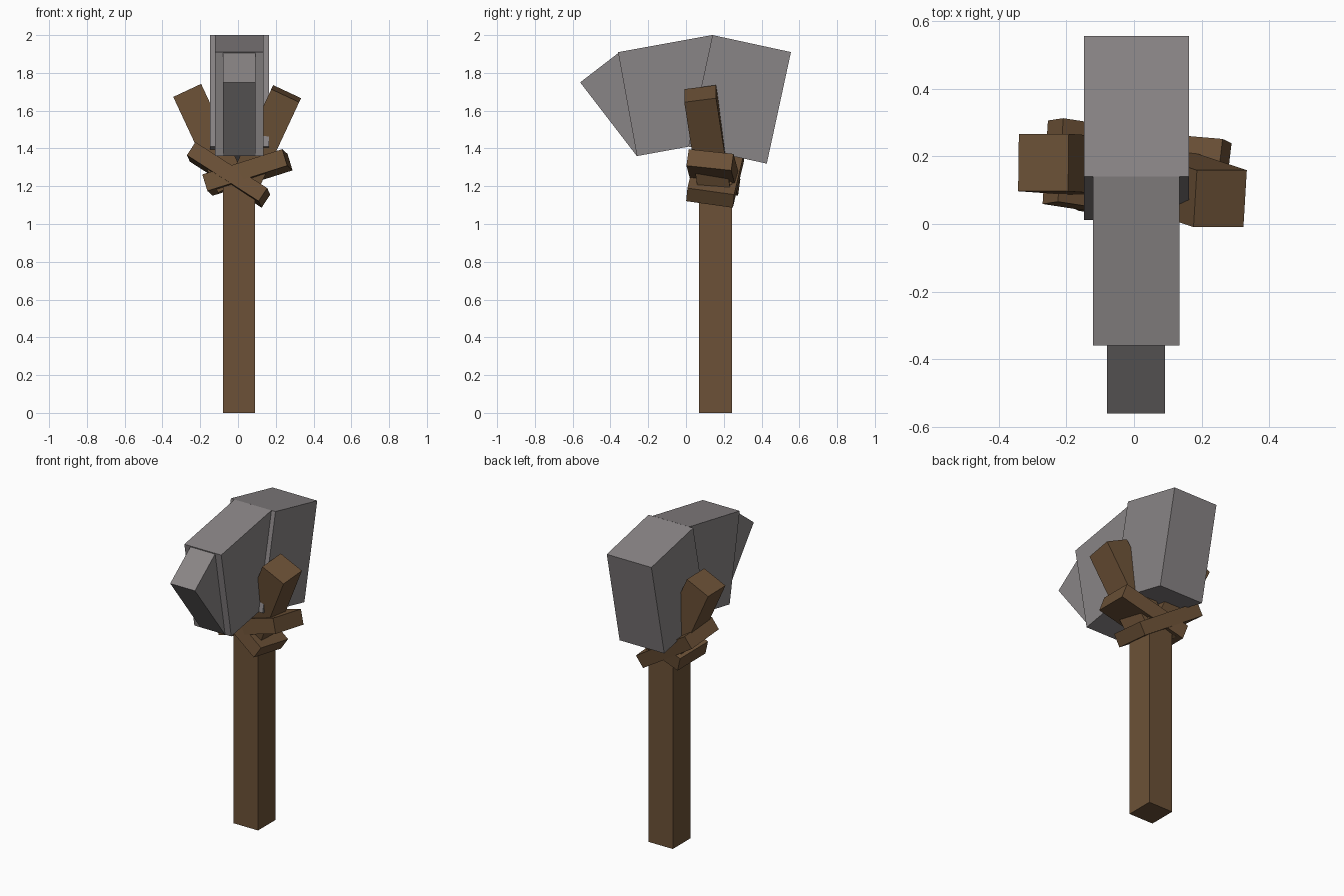
import bpy
import bmesh
from mathutils import Matrix, Vector

cube = bpy.data.objects.get("Cube")
if cube:
    bpy.data.objects.remove(cube, do_unlink=True)


def make_material(name, rgb):
    mat = bpy.data.materials.new(name)
    mat.use_nodes = True
    color = (*rgb, 1.0)
    mat.diffuse_color = color
    shader = next(n for n in mat.node_tree.nodes if n.type == "BSDF_PRINCIPLED")
    shader.inputs["Base Color"].default_value = color
    shader.inputs["Roughness"].default_value = 0.9
    return mat


wood = make_material("brown wood", (0.15, 0.083, 0.038))
stone = make_material("grey stone", (0.25, 0.232, 0.236))


def block(name, mat, center, axis, side, size):
    """Box whose length follows axis, width follows side; size = (length, width, thickness)."""
    long_dir = Vector(axis).normalized()
    thick_dir = long_dir.cross(Vector(side)).normalized()
    wide_dir = thick_dir.cross(long_dir)
    frame = Matrix((wide_dir, thick_dir, long_dir)).transposed().to_4x4()
    length, width, thickness = size

    bm = bmesh.new()
    bmesh.ops.create_cube(bm, size=1.0)
    bmesh.ops.scale(bm, vec=(width, thickness, length), verts=bm.verts)
    bmesh.ops.recalc_face_normals(bm, faces=bm.faces)
    mesh = bpy.data.meshes.new(name)
    bm.to_mesh(mesh)
    bm.free()
    mesh.materials.append(mat)

    obj = bpy.data.objects.new(name, mesh)
    obj.matrix_world = Matrix.Translation(center) @ frame
    bpy.context.collection.objects.link(obj)
    return obj


X, Y, Z = (1, 0, 0), (0, 1, 0), (0, 0, 1)

# Shaft
block("handle", wood, (0.006, 0.157, 0.625), Z, Y, (1.25, 0.175, 0.17))


# Forked branches gripping the head, placed by their tips
def prong(name, tip, axis):
    length = 0.56
    center = Vector(tip) - Vector(axis).normalized() * length / 2
    block(name, wood, center, axis, Y, (length, 0.17, 0.163))


prong("left_prong", (0.255, 0.075, 1.69), (0.42, -0.14, 0.9))
prong("right_prong", (-0.268, 0.182, 1.705), (-0.42, 0.03, 0.9))

# Crossed bindings around the fork
block("lower_binding", wood, (-0.05, 0.157, 1.26),
      (0.39, -0.06, -0.25), (0.016, 0.25, -0.035), (0.455, 0.25, 0.083))
block("upper_binding", wood, (0.05, 0.145, 1.273),
      (0.41, -0.035, 0.13), (0.03, 0.24, -0.025), (0.445, 0.24, 0.092))

# Stone head: three stepped blocks, widest at the back
block("head_back", stone, (0.0075, 0.284, 1.66),
      (0, 0.128, 0.59), X, (0.604, 0.311, 0.425))
block("head_middle", stone, (0.0065, -0.06, 1.68),
      (0, -0.1, 0.55), X, (0.559, 0.257, 0.508))
block("head_tip", stone, (0.006, -0.31, 1.632),
      (0, -0.3, 0.39), X, (0.492, 0.172, 0.253))
